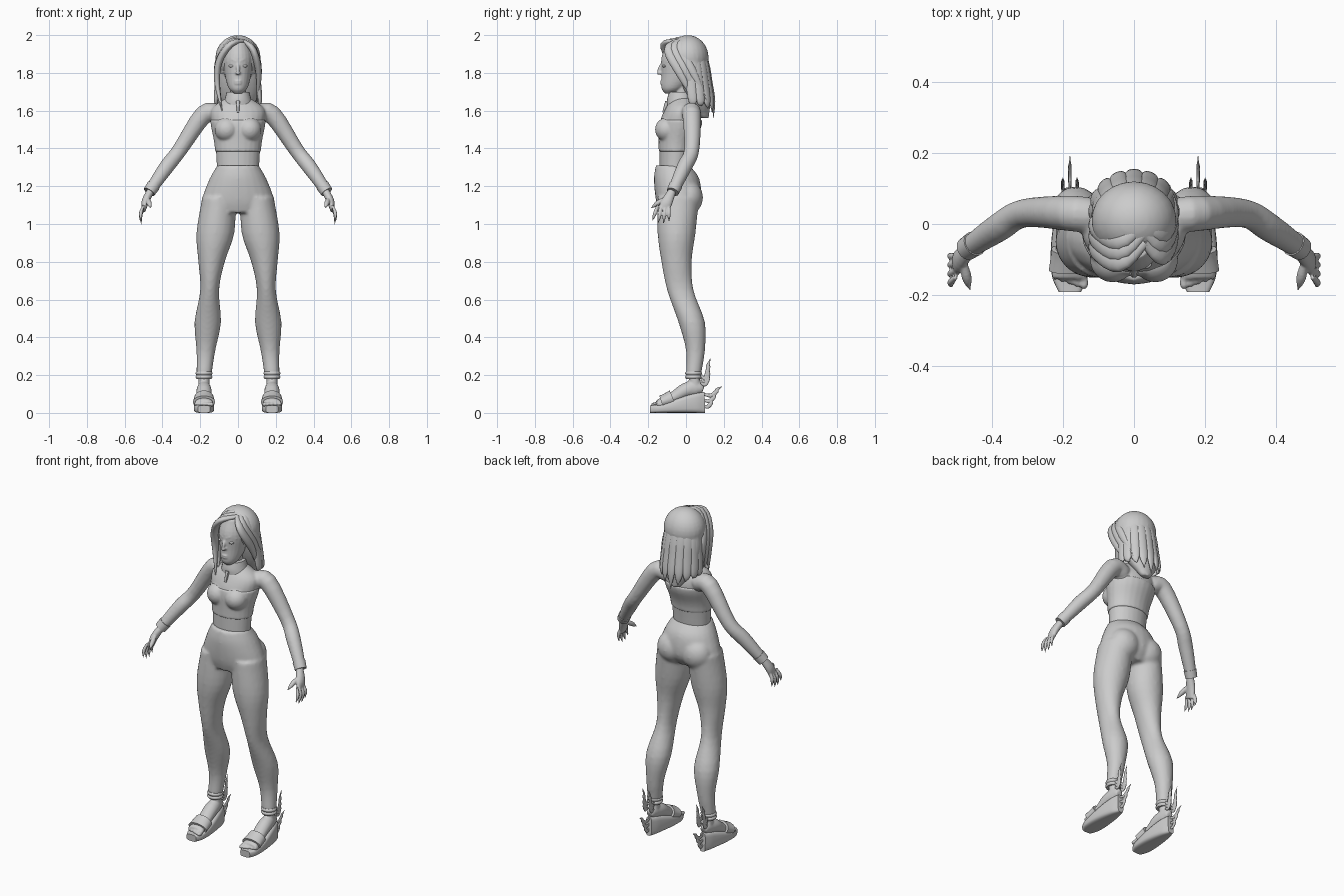
import bpy
import bmesh
from math import sin, cos, pi, radians
from mathutils import Vector, Matrix

default_cube = bpy.data.objects.get("Cube")
if default_cube:
    bpy.data.objects.remove(default_cube, do_unlink=True)

GREY = (.6, .6, .6, 1)
clay = bpy.data.materials.new("clay_grey")
clay.use_nodes = True
clay.diffuse_color = GREY
clay.node_tree.nodes["Principled BSDF"].inputs["Base Color"].default_value = GREY

X_AXIS, Y_AXIS, Z_AXIS = Matrix.Identity(3)
BOTH_SIDES = (1, -1)
STANCE = .18  # sideways distance of each foot


def smooth_path(stations, steps=4):
    """Catmull-Rom through stations (x, y, z, radius[, second radius])."""
    points = [Vector((*row, row[-1])[:5]) for row in stations]
    first, last = points[0] * 2 - points[1], points[-1] * 2 - points[-2]
    points = [first, *points, last]
    path = []
    for before, start, end, after in zip(points, points[1:], points[2:], points[3:]):
        leave, arrive = (end - before) / 2, (after - start) / 2
        for step in range(steps):
            t = step / steps
            ease = t * t * (3 - 2 * t)
            path.append(start.lerp(end, ease) + leave * t * (1 - t) ** 2 - arrive * t * t * (1 - t))
    return path + [points[-2]]


def swell(stations, axis, low, high, extra):
    """Cut a slightly larger stretch out of a lofted shape."""
    growth = Vector((0, 0, 0, extra, extra))
    return [row + growth for row in smooth_path(stations) if low < row[axis] < high]


def rounded(value, boxy):
    return abs(value) ** (2 / boxy) * (1 if value > 0 else -1)


def tube(bm, stations, mirror=1, side=X_AXIS, upright=False, boxy=2, segments=24):
    """Loft ellipses along a path; upright keeps every ring horizontal."""
    path = smooth_path(stations)
    rings = []
    for i, station in enumerate(path):
        before, after = path[max(i - 1, 0)], path[min(i + 1, len(path) - 1)]
        tangent = Z_AXIS if upright else Vector((after - before)[:3]).normalized()
        across = (side - tangent * side.dot(tangent)).normalized()
        through = tangent.cross(across)
        centre, radii = Vector(station[:3]), [max(r, .001) for r in station[3:]]
        ring = []
        for k in range(segments):
            angle = 2 * pi * k / segments
            co = (centre + across * radii[0] * rounded(cos(angle), boxy)
                  + through * radii[1] * rounded(sin(angle), boxy))
            co.x *= mirror
            ring.append(bm.verts.new(co))
        rings.append(ring)
    for lower, upper in zip(rings, rings[1:]):
        for k in range(segments):
            bm.faces.new((lower[k - 1], lower[k], upper[k], upper[k - 1]))
    bm.faces.new(rings[0])
    bm.faces.new(rings[-1])


def strand(bm, points, width, thick, **options):
    """Tapering lock, finger or flame: fullest midway, closing at the tip."""
    stations = []
    for i, point in enumerate(points):
        t = i / (len(points) - 1)
        fullness = max(sin(pi * (.1 + .9 * t)), 0) ** .5
        stations.append((*point, width * fullness, thick * fullness))
    tube(bm, stations, segments=16, **options)


def at_x(x, rows):
    return [(x, *row) for row in rows]


def blob(bm, centre, radii):
    bmesh.ops.create_uvsphere(bm, u_segments=24, v_segments=16, radius=1,
                              matrix=Matrix.Translation(centre) @ Matrix.Diagonal((*radii, 1)))


def part(name, bm, voxel=0, relax=4):
    """Make the object; a voxel size fuses its pieces into one skin."""
    bmesh.ops.recalc_face_normals(bm, faces=bm.faces)
    mesh = bpy.data.meshes.new(name)
    bm.to_mesh(mesh)
    bm.free()
    mesh.materials.append(clay)
    mesh.shade_smooth()
    mesh.set_sharp_from_angle(angle=radians(50))
    obj = bpy.data.objects.new(name, mesh)
    bpy.context.collection.objects.link(obj)
    if voxel:
        fuse = obj.modifiers.new("fuse", "REMESH")
        fuse.mode, fuse.voxel_size, fuse.use_smooth_shade = "VOXEL", voxel, True
        soften = obj.modifiers.new("soften", "SMOOTH")
        soften.factor, soften.iterations = .5, relax


# Torso with sleeves, and the cropped top and cuffs cut from the same shapes
torso = at_x(0, [(-.06, 1.26, .11, .08), (-.05, 1.42, .12, .09), (-.03, 1.53, .14, .11),
                 (-.02, 1.61, .14, .09), (-.02, 1.67, .06, .05)])
sleeve = [(.1, .02, 1.58, .05), (.18, .03, 1.58, .05), (.31, .03, 1.39, .04),
          (.38, -.01, 1.3, .04), (.47, -.07, 1.17, .03)]
skin, top, cuffs = bmesh.new(), bmesh.new(), bmesh.new()
tube(skin, torso, upright=True)
tube(top, swell(torso, 2, 1.36, 1.57, .005), upright=True)
for m in BOTH_SIDES:
    tube(skin, sleeve, mirror=m, side=Y_AXIS)
    tube(cuffs, swell(sleeve, 2, 1.16, 1.22, .003), mirror=m, side=Y_AXIS)
    for bm, size in ((skin, .06), (top, .064)):
        blob(bm, (.06 * m, -.1, 1.5), (size, size, size))
part("torso_and_sleeves", skin, .008)
part("cropped_top", top, .007)
part("sleeve_cuffs", cuffs)

# Trousers
bm = bmesh.new()
tube(bm, at_x(0, [(-.07, 1.31, .11, .09), (-.05, 1.24, .15, .12), (-.04, 1.13, .19, .12),
                  (-.05, 1.06, .17, .09)]), upright=True)
for m in BOTH_SIDES:
    blob(bm, (.08 * m, .01, 1.14), (.09, .08, .09))
    tube(bm, [(.1, -.04, 1.14, .09, .11), (.12, -.05, .95, .1), (.14, -.05, .8, .07, .08),
              (.15, -.03, .65, .05, .07), (.16, .03, .48, .07), (.17, .05, .33, .05),
              (STANCE, .04, .2, .04)], mirror=m, upright=True)
part("trousers", bm, .01)

# Hands
bm = bmesh.new()
for m in BOTH_SIDES:
    tube(bm, [(.46, -.07, 1.18, .02), (.49, -.1, 1.12, .03, .02), (.5, -.12, 1.07, .03, .01)],
         mirror=m, side=Y_AXIS)
    strand(bm, [(.48, -.1, 1.14), (.47, -.15, 1.11), (.46, -.19, 1.08)], .014, .014, mirror=m)
    for finger in range(4):
        root = Vector((.5, -.15 + .02 * finger, 1.1))
        reach = Vector((.01, .01 * finger - .03, -.09 - .02 * sin(finger)))
        bend = root + reach / 2 + X_AXIS * .01
        strand(bm, [root, bend, root + reach], .01, .01, mirror=m)
part("hands", bm, .004, 2)

# Head and neck with nose, lips, brows and ears
bm = bmesh.new()
tube(bm, at_x(0, [(-.09, 1.69, .02), (-.07, 1.72, .05, .06), (-.04, 1.79, .07, .09),
                  (-.03, 1.88, .08, .1), (-.02, 1.96, .06, .08)]), upright=True)
tube(bm, at_x(0, [(-.02, 1.6, .04), (-.02, 1.8, .04)]), upright=True)
strand(bm, at_x(0, [(-.12, 1.86), (-.14, 1.82), (-.15, 1.79)]), .01, .01)
blob(bm, (0, -.14, 1.8), (.014, .012, .01))
for lip_height in (1.744, 1.755):
    blob(bm, (0, -.127, lip_height), (.02, .01, .006))
eyes = bmesh.new()
for m in BOTH_SIDES:
    blob(bm, (.08 * m, -.02, 1.82), (.01, .02, .03))
    strand(bm, [(.01, -.13, 1.86), (.03, -.12, 1.87), (.06, -.1, 1.86)], .005, .005,
           mirror=m, side=Z_AXIS)
    blob(eyes, (.033 * m, -.112, 1.836), (.017, .014, .008))
part("head", bm, .005, 3)
part("eyes", eyes)

# Neck collar with front tab
bm = bmesh.new()
tube(bm, at_x(0, [(-.03, 1.63, .08, .07), (-.03, 1.66, .07), (-.03, 1.7, .06)]), upright=True)
tube(bm, at_x(0, [(-.1, 1.65, .01), (-.12, 1.59, .006)]), boxy=4)
part("neck_collar", bm)

# Hair volume over the skull and down the back
bm = bmesh.new()
blob(bm, (0, .01, 1.88), (.12, .11, .12))
tube(bm, at_x(0, [(.02, 1.9, .11, .08), (.04, 1.78, .12, .08), (.07, 1.66, .1, .06),
                  (.1, 1.56, .03, .02)]), upright=True)
part("hair_volume", bm, .008)

# Long locks fanned from the crown to the tips
bm = bmesh.new()
for i in range(9):
    angle = radians(23 * (i - 4))
    outward = Vector((sin(angle), cos(angle), 0))
    fan = [(.01, 1.98), (.08, 1.95), (.11, 1.85), (.12, 1.75), (.13, 1.65), (.12, 1.56)]
    squash = Vector((.9, .8, 0))
    points = []
    for k, (radius, height) in enumerate(fan):
        lift = .07 * abs(outward.x) * (k == len(fan) - 1)
        points.append(outward * squash * radius + Vector((0, .01 * k, height + lift)))
    strand(bm, points, .03, .015, side=Vector((outward.y, -outward.x, 0)))
part("back_locks", bm)

# Side-parted front locks, the right one falling before the shoulder
right_lock = [(.03, -.05, 1.97), (-.04, -.11, 1.95), (-.1, -.08, 1.86),
              (-.11, -.06, 1.74), (-.08, -.1, 1.58)]
left_lock = [(.03, -.05, 1.97), (.08, -.09, 1.92), (.11, -.03, 1.8), (.1, .05, 1.64)]
bm = bmesh.new()
for layer in range(3):
    shift = Vector((0, .03, .007)) * layer
    for lock in (right_lock, left_lock):
        strand(bm, [Vector(point) + shift for point in lock], .027, .018, side=Y_AXIS)
part("front_locks", bm)

# Feet, soles and straps
foot = at_x(STANCE, [(.09, .12, .02), (.06, .13, .03, .04), (0, .12, .04),
                     (-.07, .08, .04, .03), (-.15, .05, .05, .02)])
sole = []
for i in range(9):
    t = i / 8
    half_height = .02 + .035 * t * t * (3 - 2 * t)
    outline = sin(pi * (.03 + .94 * t)) ** .3
    sole.append((STANCE, .29 * t - .19, half_height, .065 * outline * (1 - .4 * t), half_height))
feet, soles, straps = bmesh.new(), bmesh.new(), bmesh.new()
for m in BOTH_SIDES:
    tube(feet, foot, mirror=m)
    tube(feet, at_x(STANCE, [(.04, .24, .03), (.05, .12, .03)]), mirror=m)
    for toe in range(5):
        blob(feet, ((STANCE + .02 * (toe - 2)) * m, .007 * toe - .165, .045), (.012, .02, .012))
    tube(soles, sole, mirror=m, boxy=4)
    tube(straps, swell(foot, 1, -.14, -.07, .012), mirror=m)
    for height in (.19, .21):
        hoop = [(.04, height + rise, .045 - abs(rise) / 2) for rise in (-.01, 0, .01)]
        tube(straps, at_x(STANCE, hoop), mirror=m, upright=True)
part("feet", feet, .006, 3)
part("wedge_soles", soles)
part("sandal_straps", straps)


# Flame ornaments behind heel and ankle
def flame(bm, root, reach, rise, mirror):
    curl = [(0, 0), (.4, -.2), (.7, .3), (.75, .6), (1, 1)]
    points = [Vector(root) + Vector((0, reach * out, rise * up)) for out, up in curl]
    strand(bm, points, .005, .011, mirror=mirror)


bm = bmesh.new()
for m in BOTH_SIDES:
    for level in range(3):
        flame(bm, (STANCE, .09, .04 + .03 * level), .06 + .02 * level, .04, m)
        for offset in (-.02, .02):
            flame(bm, (STANCE + offset, .08, .16 + .02 * level), .05, .05 + .02 * level, m)
part("flame_ornaments", bm)
